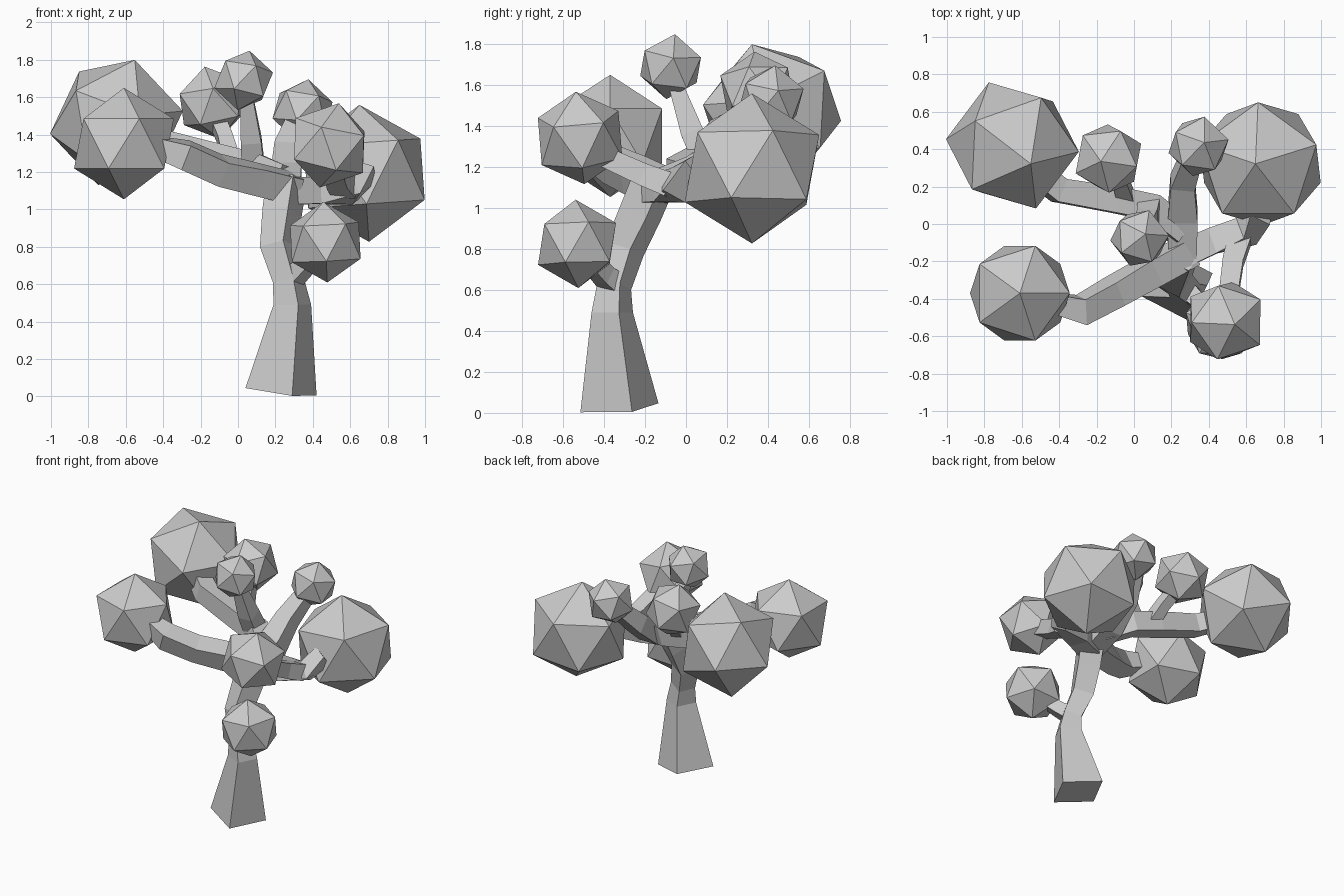
import bpy, bmesh
from math import cos, sin, radians
from mathutils import Vector, Matrix

if "Cube" in bpy.data.objects:
    bpy.data.objects.remove(bpy.data.objects["Cube"])


def limb(name, path, ref):
    """Square-section limb through (x, y, z, half width) points."""
    bm = bmesh.new()
    pts = [Vector(p[:3]) for p in path]
    rings = []
    for i, p in enumerate(pts):
        d0 = (p - pts[i - 1]).normalized() if i else Vector()
        d1 = (pts[i + 1] - p).normalized() if i < len(pts) - 1 else Vector()
        t = (d0 + d1).normalized()
        r = Vector(ref)
        s = (r - t * r.dot(t)).normalized()
        u = t.cross(s)
        h = path[i][3]
        rings.append([bm.verts.new(p + (s * a + u * b) * h)
                      for a, b in ((1, 1), (-1, 1), (-1, -1), (1, -1))])
    for a, b in zip(rings, rings[1:]):
        for k in range(4):
            j = (k + 1) % 4
            bm.faces.new((a[k], a[j], b[j], b[k]))
    bm.faces.new(rings[0])
    bm.faces.new(rings[-1])
    bmesh.ops.recalc_face_normals(bm, faces=bm.faces)
    me = bpy.data.meshes.new(name)
    bm.to_mesh(me)
    bm.free()
    bpy.context.collection.objects.link(bpy.data.objects.new(name, me))


def ball(name, center, r, up=(0, 0, 1), side=(1, 0, 0)):
    """Icosahedron with one corner along up and a neighbour towards side."""
    z = Vector(up).normalized()
    x = Vector(side)
    x = (x - z * x.dot(z)).normalized()
    y = z.cross(x)
    rot = Matrix((x, y, z)).transposed().to_4x4()
    bpy.ops.mesh.primitive_ico_sphere_add(subdivisions=1, radius=r)
    ob = bpy.context.object
    ob.name = name
    ob.matrix_world = Matrix.Translation(center) @ rot


def az(deg):
    return (cos(radians(deg)), sin(radians(deg)), 0)


# trunk with flared base
across = (0.46, 0.89, 0)
limb("trunk", [(.23, -.325, .025, .142), (.29, -.36, .49, .075), (.27, -.35, .62, .062),
               (.215, -.30, .80, .072), (.235, -.22, .98, .078), (.26, -.15, 1.15, .08)], across)

# branches
limb("left_front_branch", [(.30, -.14, 1.11, .075), (.10, -.25, 1.16, .075),
                           (-.10, -.36, 1.21, .07), (-.28, -.46, 1.29, .07),
                           (-.45, -.42, 1.34, .05)], across)
limb("right_branch", [(.22, -.18, 1.10, .075), (.42, -.09, 1.10, .07),
                      (.60, -.04, 1.11, .065), (.68, .06, 1.20, .06)], across)
limb("right_front_branch", [(.57, -.07, 1.11, .06), (.53, -.2, 1.16, .055),
                            (.50, -.42, 1.26, .05)], (1, 0, 0))
limb("back_branch", [(.26, -.17, 1.10, .075), (.26, .04, 1.18, .08),
                     (.26, .22, 1.31, .065), (.32, .39, 1.48, .05)], (1, 0, 0))
limb("left_back_branch", [(.25, -.04, 1.16, .07), (.09, .09, 1.23, .07),
                          (-.10, .13, 1.28, .07), (-.40, .18, 1.36, .065),
                          (-.58, .32, 1.43, .06)], (0, 1, 0))
limb("top_branch", [(.08, .09, 1.24, .06), (.07, .03, 1.37, .055),
                    (.045, -.05, 1.60, .035)], (1, 0, 0))
limb("middle_back_branch", [(-.04, .13, 1.27, .045), (-.07, .22, 1.38, .04),
                            (-.12, .32, 1.50, .04)], (1, 0, 0))
limb("low_front_branch", [(.27, -.34, .62, .055), (.33, -.40, .67, .045),
                          (.42, -.48, .76, .04)], (.7, -.7, 0))

# foliage clumps
ball("left_back_foliage", (-.65, .42, 1.465), .362, (.1, -.1, .34), (-.2, .13, .29))
ball("left_front_foliage", (-.61, -.37, 1.352), .298)
ball("right_foliage", (.675, .322, 1.193), .367, (-.07, 0, 1), az(18))
ball("middle_back_foliage", (-.137, .35, 1.57), .198, (-.04, -.015, .19), az(60))
ball("top_foliage", (.03, -.075, 1.69), .163, (.03, .02, .15), az(3))
ball("back_foliage", (.345, .415, 1.53), .17, (.03, .02, .16), az(82))
ball("right_front_foliage", (.488, -.517, 1.342), .232, (.05, -.02, .22), az(35))
ball("low_front_foliage", (.467, -.532, .825), .216, (-.05, -.03, 1), az(18))
